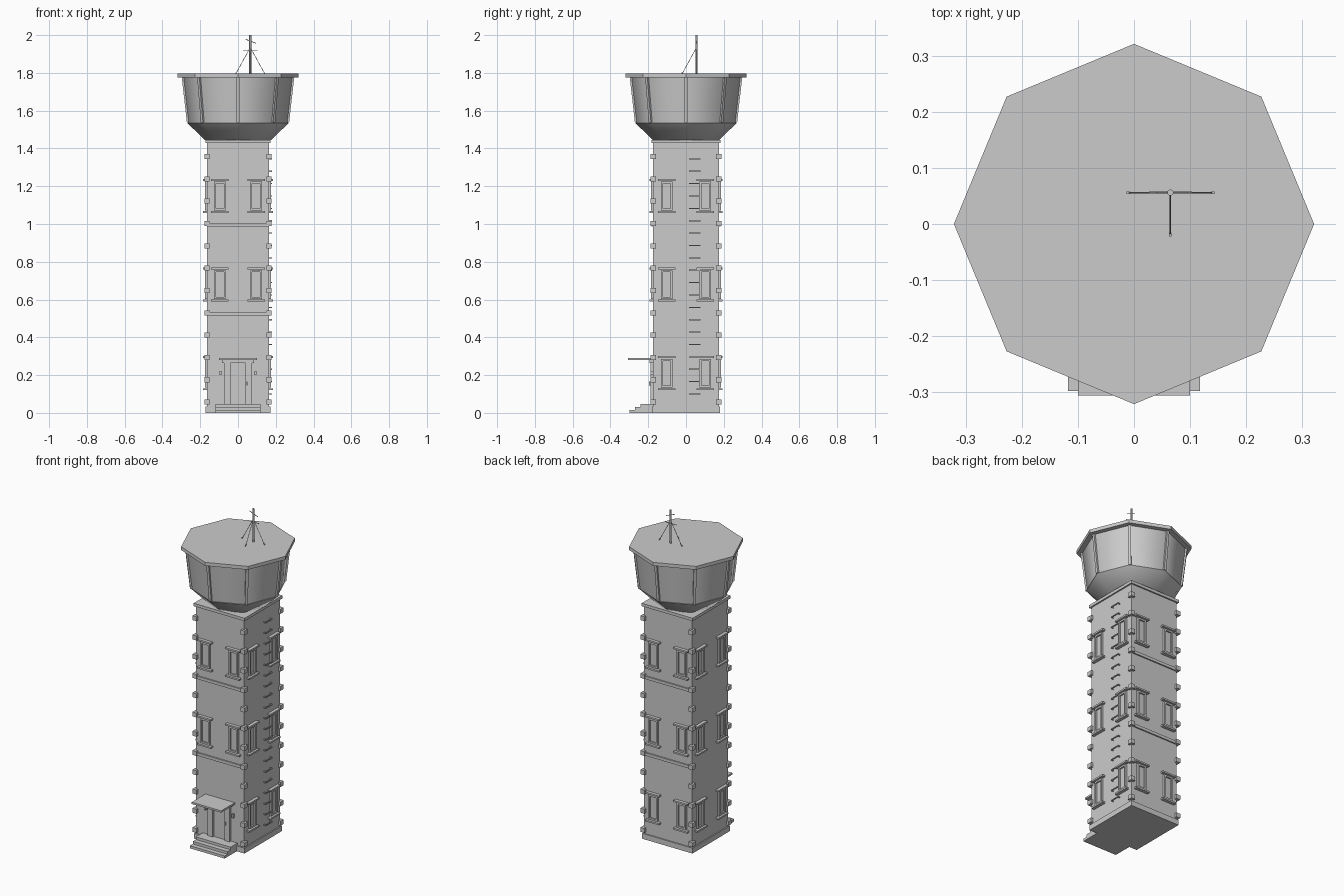
import bpy, bmesh
from math import radians, cos, sin, pi
from mathutils import Matrix, Vector

cube = bpy.data.objects.get("Cube")
if cube:
    bpy.data.objects.remove(cube, do_unlink=True)

grey = bpy.data.materials.new("pale grey")
grey.use_nodes = True
grey.diffuse_color = (0.6, 0.6, 0.6, 1)
grey.node_tree.nodes["Principled BSDF"].inputs["Base Color"].default_value = (0.6, 0.6, 0.6, 1)

HX, HY = 0.164, 0.174      # shaft half widths
SHAFT_TOP = 1.435


def finish(name, bm, smooth=None):
    mesh = bpy.data.meshes.new(name)
    bm.to_mesh(mesh)
    bm.free()
    mesh.materials.append(grey)
    obj = bpy.data.objects.new(name, mesh)
    bpy.context.collection.objects.link(obj)
    if smooth:
        bpy.ops.object.select_all(action='DESELECT')
        obj.select_set(True)
        bpy.context.view_layer.objects.active = obj
        bpy.ops.object.shade_smooth_by_angle(angle=radians(smooth))
    return obj


def add_box(bm, lo, hi, matrix=Matrix()):
    lo, hi = Vector(lo), Vector(hi)
    place = Matrix.Translation((lo + hi) / 2) @ Matrix.Diagonal((*(hi - lo), 1))
    bmesh.ops.create_cube(bm, size=1, matrix=matrix @ place)


def add_rod(bm, a, b, radius, sides=8):
    a, b = Vector(a), Vector(b)
    turn = (b - a).to_track_quat('Z', 'Y').to_matrix().to_4x4()
    bmesh.ops.create_cone(bm, cap_ends=True, segments=sides, radius1=radius, radius2=radius,
                          depth=(b - a).length, matrix=Matrix.Translation((a + b) / 2) @ turn)


def octagon(name, r_low, r_high, z0, z1, smooth=None):
    bm = bmesh.new()
    bmesh.ops.create_cone(bm, cap_ends=True, segments=8, radius1=r_low, radius2=r_high,
                          depth=z1 - z0, matrix=Matrix.Translation((0, 0, (z0 + z1) / 2)))
    return finish(name, bm, smooth)


def wall(turns, half):
    # Local frame of a wall: x along it, -y outward from its surface
    return Matrix.Rotation(turns * pi / 2, 4, 'Z') @ Matrix.Translation((0, -half, 0))


FRONT, RIGHT, BACK, LEFT = wall(0, HY), wall(1, HX), wall(2, HY), wall(3, HX)

# Shaft, plinth and top cornice
for name, grow, z0, z1 in (("shaft", 0, 0, SHAFT_TOP), ("plinth", 0.007, 0, 0.033),
                           ("cornice", 0.009, 1.428, 1.446)):
    bm = bmesh.new()
    add_box(bm, (-HX - grow, -HY - grow, z0), (HX + grow, HY + grow, z1))
    finish(name, bm)

# Corner stones
bm = bmesh.new()
for i in range(12):
    z = 0.057 + i * 0.1182
    for sx in (-1, 1):
        for sy in (-1, 1):
            c = Vector((sx * HX, sy * HY, z))
            h = Vector((0.0135, 0.015, 0.0135))
            add_box(bm, c - h, c + h)
finish("corner_stones", bm)

# Storey bands on front and back
bm = bmesh.new()
for side in (FRONT, BACK):
    for z in (0.525, 0.995):
        add_box(bm, (-HX, -0.008, z - 0.009), (HX, 0.005, z + 0.009), side)
finish("storey_bands", bm)

# Windows: jambs, rails and pane, with a lintel and a sill
frames, ledges = bmesh.new(), bmesh.new()
for side, offset, rows in ((FRONT, 0.096, (1, 2)), (RIGHT, 0.102, (0, 1, 2)),
                           (BACK, 0.096, (0, 1, 2)), (LEFT, 0.102, (0, 1, 2))):
    for row in rows:
        z = 0.21 + row * 0.469
        for u in (-offset, offset):
            for s in (-1, 1):
                edge = u + s * 0.026
                add_box(frames, (edge - 0.005, -0.012, z - 0.075), (edge + 0.005, 0.004, z + 0.075), side)
                rail = z + s * 0.071
                add_box(frames, (u - 0.031, -0.012, rail - 0.005), (u + 0.031, 0.004, rail + 0.005), side)
                ledge = z + s * 0.085
                add_box(ledges, (u - 0.047, -0.02, ledge - 0.005), (u + 0.047, 0.004, ledge + 0.005), side)
            add_box(frames, (u - 0.022, -0.003, z - 0.067), (u + 0.022, 0.004, z + 0.067), side)
finish("window_frames", frames)
finish("window_ledges", ledges)

# Climbing rungs
bm = bmesh.new()
for i in range(20):
    z = 0.1 + i * 0.0655
    add_box(bm, (0.015, -0.017, z - 0.003), (0.076, -0.012, z + 0.003), RIGHT)
    for u in (0.015, 0.071):
        add_box(bm, (u, -0.013, z - 0.003), (u + 0.005, 0.004, z + 0.003), RIGHT)
finish("rungs", bm)

# Entrance steps
bm = bmesh.new()
for i, y in enumerate((-0.298, -0.27, -0.24)):
    add_box(bm, (-0.118, y, i * 0.016), (0.118, -HY, i * 0.016 + 0.016))
finish("steps", bm)

# Door, surround, handle, canopy and wall lamps
bm = bmesh.new()
add_box(bm, (-0.04, -0.004, 0.048), (0.04, 0.004, 0.265), FRONT)
finish("door", bm)
bm = bmesh.new()
for s in (-1, 1):
    add_box(bm, (s * 0.057 - 0.017, -0.014, 0.048), (s * 0.057 + 0.017, 0.004, 0.265), FRONT)
add_box(bm, (-0.085, -0.018, 0.265), (0.085, 0.004, 0.28), FRONT)
finish("door_surround", bm)
bm = bmesh.new()
add_box(bm, (0.046, -0.022, 0.145), (0.051, -0.012, 0.165), FRONT)
finish("door_handle", bm)
bm = bmesh.new()
add_box(bm, (-0.1, -0.132, 0.28), (0.1, 0.004, 0.291), FRONT)
finish("canopy", bm)
bm = bmesh.new()
for s in (-1, 1):
    add_box(bm, (s * 0.093 - 0.006, -0.015, 0.2), (s * 0.093 + 0.006, 0.004, 0.222), FRONT)
finish("door_lamps", bm)

# Tank: flared underside, drum and flat roof
octagon("tank_underside", 0.178, 0.268, 1.446, 1.535, 60)
octagon("tank_drum", 0.264, 0.291, 1.535, 1.777, 60)
octagon("tank_roof", 0.321, 0.321, 1.775, 1.796)

# Ribs along the drum corners
bm = bmesh.new()
tilt = Matrix.Rotation(radians(6.4), 4, 'Y')
for i in range(8):
    place = Matrix.Rotation(i * pi / 4, 4, 'Z') @ Matrix.Translation((0.278, 0, 1.656)) @ tilt
    add_box(bm, (-0.007, -0.008, -0.12), (0.006, 0.008, 0.12), place)
finish("drum_ribs", bm)

# Mast with aerials and guy wires
MX, MY = 0.065, 0.056
bm = bmesh.new()
add_rod(bm, (MX, MY, 1.79), (MX, MY, 2.0), 0.0055, 12)
finish("mast", bm, 40)
bm = bmesh.new()
add_rod(bm, (MX - 0.025, MY, 1.978), (MX + 0.03, MY, 1.957), 0.002)
add_rod(bm, (MX - 0.038, MY, 1.917), (MX + 0.038, MY, 1.917), 0.002)
finish("aerials", bm, 40)
bm = bmesh.new()
for dx, dy in ((-0.076, 0), (0.076, 0), (0, -0.076)):
    foot = Vector((MX + dx, MY + dy, 1.796))
    add_rod(bm, (MX, MY, 1.935), foot, 0.0015, 6)
    add_rod(bm, foot, foot + Vector((0, 0, 0.006)), 0.003)
finish("guy_wires", bm, 40)
